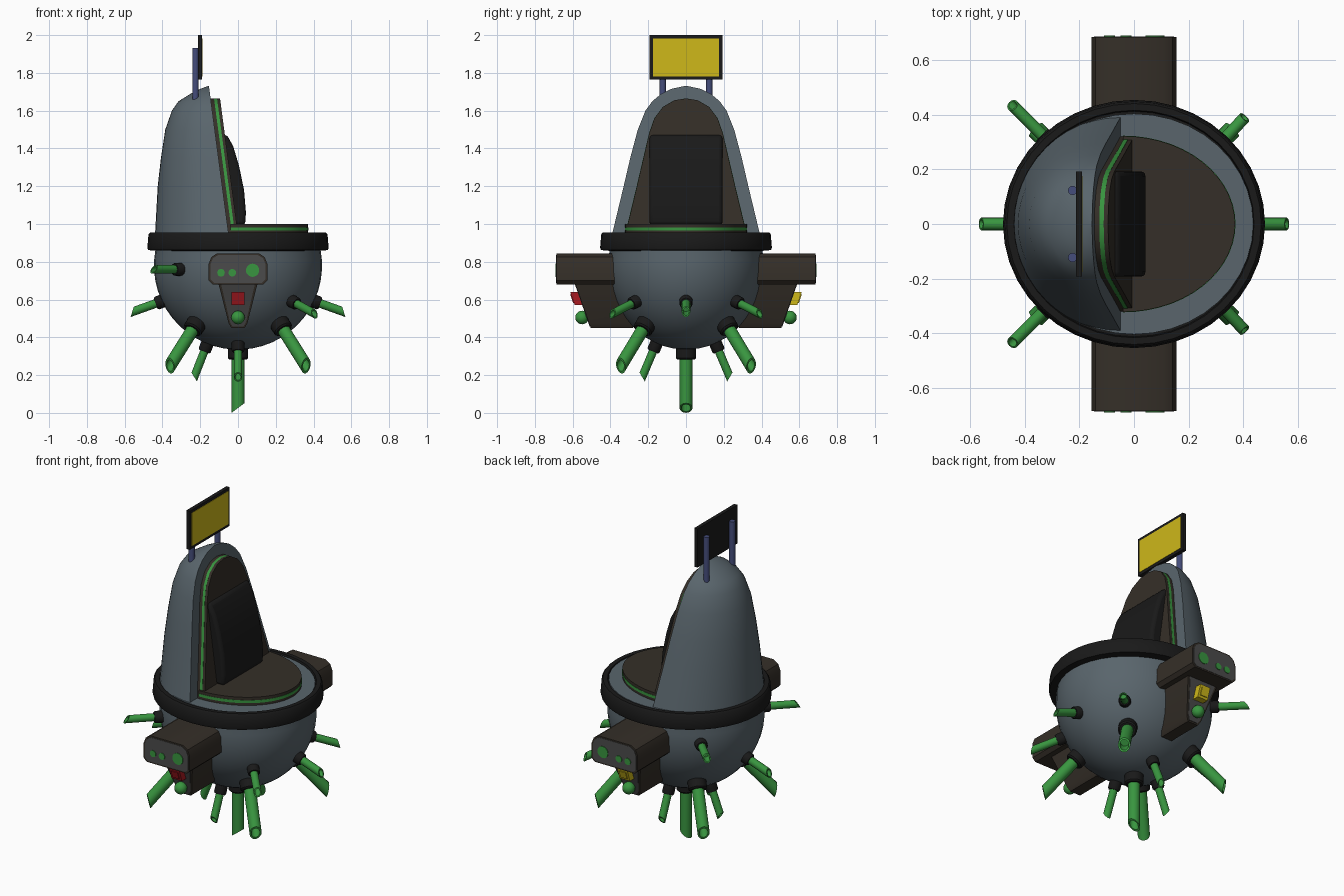
import bpy, bmesh
from math import sin, cos, pi, radians, sqrt
from mathutils import Vector as V

if "Cube" in bpy.data.objects:
    bpy.data.objects.remove(bpy.data.objects["Cube"])


def mat(name, r, g, b):
    m = bpy.data.materials.new(name)
    m.diffuse_color = (r, g, b, 1)
    m.use_nodes = True
    m.node_tree.nodes["Principled BSDF"].inputs["Base Color"].default_value = m.diffuse_color
    return m


SLATE = mat("slate", .10, .13, .15)
BLACK = mat("black", .01, .01, .01)
GREEN = mat("green", .04, .30, .05)
BROWN = mat("dark_brown", .035, .028, .021)
GREY = mat("panel_grey", .07, .07, .07)
RED = mat("red", .40, .01, .015)
YELLOW = mat("yellow", .62, .48, .01)
BLUE = mat("blue", .06, .075, .20)


def loft(name, rings, m, bevel=0):
    """Skin a list of equal-length closed rings and cap both ends."""
    bm = bmesh.new()
    vs = [[bm.verts.new(p) for p in ring] for ring in rings]
    n = len(vs[0])
    for a, b in zip(vs, vs[1:]):
        for i in range(n):
            j = (i + 1) % n
            bm.faces.new((a[i], a[j], b[j], b[i]))
    bm.faces.new(vs[0])
    bm.faces.new(vs[-1])
    bmesh.ops.recalc_face_normals(bm, faces=bm.faces)
    me = bpy.data.meshes.new(name)
    bm.to_mesh(me)
    bm.free()
    me.materials.append(m)
    ob = bpy.data.objects.new(name, me)
    bpy.context.collection.objects.link(ob)
    if bevel:
        mod = ob.modifiers.new("bevel", 'BEVEL')
        mod.width, mod.segments, mod.limit_method = bevel, 3, 'ANGLE'
        mod.angle_limit = radians(50)
    bpy.ops.object.select_all(action='DESELECT')
    ob.select_set(True)
    bpy.context.view_layer.objects.active = ob
    bpy.ops.object.shade_smooth_by_angle(angle=radians(35))
    return ob


def prism(name, pts, off, m, bevel=0):
    pts = [V(p) for p in pts]
    return loft(name, [pts, [p + V(off) for p in pts]], m, bevel)


def box(name, lo, hi, m):
    (x, y, z), (X, Y, Z) = lo, hi
    return prism(name, [(x, y, z), (X, y, z), (X, Y, z), (x, Y, z)], (0, 0, Z - z), m)


def circle(c, u, w, r, n=20):
    return [V(c) + r * (cos(2 * pi * i / n) * V(u) + sin(2 * pi * i / n) * V(w)) for i in range(n)]


def lathe(name, profile, ysc, m, n=40):
    return loft(name, [circle((0, 0, z), (1, 0, 0), (0, ysc, 0), r, n) for r, z in profile], m)


# Bowl with flat floor on top, and black rim
R, CZ = .445, .78
bowl = [(R * sin(a), CZ - R * cos(a)) for a in (pi * (.015 + .545 * i / 14) for i in range(15))]
lathe("bowl", bowl + [(.437, .95)], .925, SLATE)
lathe("rim", [(.43, .858), (.476, .862), (.48, .875), (.474, .945), (.466, .955), (.44, .955), (.436, .94)],
      .947, BLACK)


# Hood: half-ellipse sections standing on a leaning flat front
def front_x(z):
    return -.05 - (z - .95) * .133


hood = [(.93, .395, -.44), (1.2, .33, -.425), (1.35, .295, -.408), (1.5, .255, -.385), (1.6, .215, -.35),
        (1.65, .178, -.315), (1.69, .13, -.25), (1.715, .08, -.20), (1.73, .01, -.16)]
rings = []
for z, b, back in hood:
    xf = front_x(z)
    rings.append([(xf - (xf - back) * sin(pi * i / 24), b * cos(pi * i / 24), z) for i in range(25)])
loft("hood", rings, SLATE)

# Backrest and seat pads, each brown / green / brown
half = [(.32, .95), (.26, 1.2), (.195, 1.48), (.167, 1.56), (.122, 1.62), (.062, 1.655)]
arch = half + [(0, 1.665)] + [(-y, z) for y, z in reversed(half)]
for part, a, b, m, k in (("rear", -.02, .018, BROWN, 1), ("trim", .018, .034, GREEN, 1.005),
                         ("front", .034, .05, BROWN, 1)):
    prism("backrest_" + part, [(front_x(z) + a, y * k, z) for y, z in arch], (b - a, 0, 0), m)
for part, a, b, m, k in (("base", .945, .965, BROWN, 1), ("trim", .965, .982, GREEN, 1.005),
                         ("top", .982, 1.0, BROWN, 1)):
    prism("seat_" + part, [(-.04 + .41 * k * sin(pi * i / 28), .322 * k * cos(pi * i / 28), a)
                           for i in range(29)], (0, 0, b - a), m)

# Black back cushion
side = [(-.03, .995), (.038, .995), (.042, 1.06), (.032, 1.18), (.005, 1.31), (-.025, 1.41), (-.058, 1.472),
        (-.10, 1.472)]
prism("back_cushion", [(x, -.193, z) for x, z in side], (0, .386, 0), BLACK, .018)

# Sign with blank face, on two poles
box("sign_frame", (-.212, -.192, 1.765), (-.19, .192, 2.0), BLACK)
box("sign_face", (-.20, -.175, 1.782), (-.188, .175, 1.983), YELLOW)
for s in (-1, 1):
    prism("sign_pole", circle((-.225, s * .123, 1.6), (1, 0, 0), (0, 1, 0), .017, 12), (0, 0, .333), BLUE)


# Nozzles: black socket and hollow tube with a slanted mouth
def nozzle(name, surf, end, r):
    surf, end = V(surf), V(end)
    d = (end - surf).normalized()
    down = V((0, 0, -1)) if abs(d.z) < .99 else V((-1, 0, 0))
    u = (down - d * down.dot(d)).normalized()
    w = d.cross(u)
    a = surf - .05 * d
    cut = u + .75 * d
    tube = [circle(a, u, w, r), circle(end, cut, w, r), circle(end, cut, w, r * .72),
            circle(end - .05 * d, u, w, r * .72)]
    loft(name + "_tube", tube, GREEN)
    q = r * 1.55
    loft(name + "_socket", [circle(a, u, w, q), circle(surf + .03 * d, u, w, q),
                            circle(surf + .038 * d, u, w, q * .85)], BLACK)


nozzle("bottom_nozzle", (0, 0, .32), (0, 0, .026), .034)
nozzle("rear_low_nozzle", (-.165, 0, .36), (-.232, 0, .19), .022)
for s in (-1, 1):
    nozzle("side_low_nozzle", (0, s * .16, .36), (0, s * .232, .19), .022)
    nozzle("axial_nozzle", (s * .40, 0, .592), (s * .56, 0, .535), .023)
    nozzle("front_thin_nozzle", (.288, s * .265, .59), (.405, s * .39, .525), .022)
    nozzle("rear_thin_nozzle", (-.31, s * .30, .76), (-.445, s * .435, .76), .022)
    for t in (-1, 1):
        nozzle("thick_nozzle", (t * .225, s * .215, .465), (t * .36, s * .345, .25), .034)


# Control pods on both sides
def slope(z):
    return .585 - (.68 - z) * .35


top = [(.135, .68), (.155, .70), (.155, .79), (.141, .825), (.11, .845)]
top += [(-x, z) for x, z in reversed(top)]
low = [(.105, .69), (.05, .475), (.035, .45)]
low += [(-x, z) for x, z in reversed(low)]
for s, name, colour in ((-1, "front", RED), (1, "rear", YELLOW)):
    prism(name + "_pod", [(x, s * .30, z) for x, z in top], (0, s * .385, 0), BROWN)
    prism(name + "_pod_panel", [(x * .94, s * .68, .763 + (z - .763) * .9) for x, z in top],
          (0, s * .007, 0), GREY)
    loft(name + "_pod_base", [[(x, s * .28, z) for x, z in low], [(x, s * slope(z), z) for x, z in low]], BROWN)
    prism(name + "_base_panel", [(x * .85, s * (slope(z) - .005), z) for x, z in
                                 ((p, .565 + (q - .565) * .93) for p, q in low)], (0, s * .008, 0), GREY)
    for x, z, r in ((-.09, .742, .02), (-.03, .742, .02), (.077, .755, .035)):
        prism(name + "_round_button", circle((x, s * .67, z), (1, 0, 0), (0, 0, 1), r), (0, s * .021, 0), GREEN)
    for h, d in ((.035, .042), (.022, .047)):
        prism(name + "_square_button", [(x, s * (slope(z) - .02), z) for x, z in
                                        ((-h, .605 - h), (h, .605 - h), (h, .605 + h), (-h, .605 + h))],
              (0, s * (d + .02), 0), colour)
    ball = [circle((0, s * .55 - .036 * cos(a), .505), (1, 0, 0), (0, 0, 1), .036 * sin(a))
            for a in (pi * (i + .2) / 10.4 for i in range(11))]
    loft(name + "_knob", ball, GREEN)
